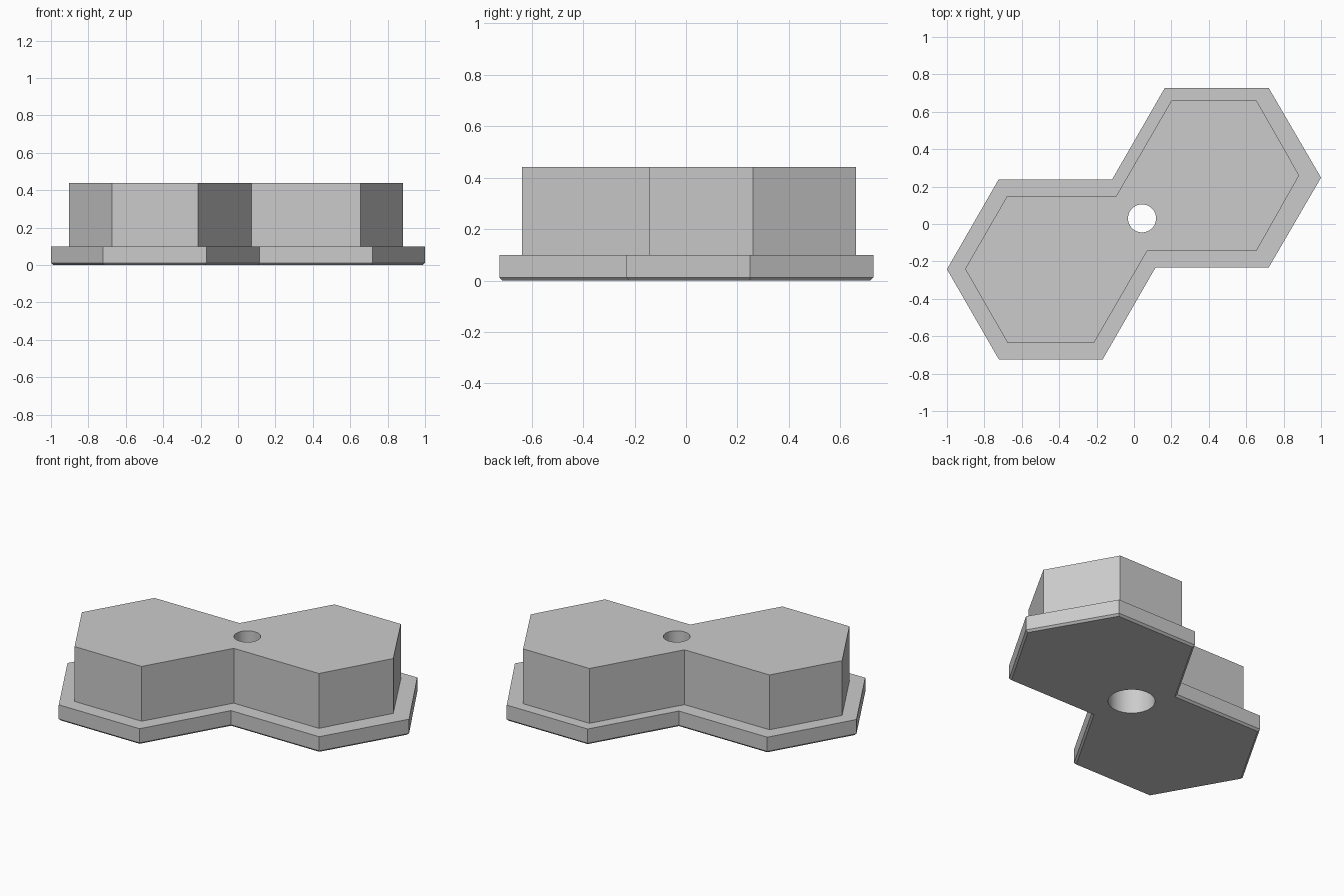
import bpy, bmesh, math

if "Cube" in bpy.data.objects:
    bpy.data.objects.remove(bpy.data.objects["Cube"], do_unlink=True)

# Double-hexagon outlines, counter-clockwise
FLANGE = [(-1, -.242), (-.722, -.725), (-.168, -.725), (.115, -.233), (.72, -.233),
          (1, .248), (.72, .728), (.165, .728), (-.117, .238), (-.724, .238)]
BODY = [(-.903, -.24), (-.675, -.637), (-.215, -.637), (.071, -.143), (.655, -.143),
        (.883, .26), (.655, .66), (.2, .66), (-.095, .15), (-.678, .15)]
FLANGE_TOP, BODY_TOP, CHAMFER = .1, .44, .012
HOLE = (.043, .03)


def make_object(name, bm):
    bmesh.ops.recalc_face_normals(bm, faces=bm.faces)
    mesh = bpy.data.meshes.new(name)
    bm.to_mesh(mesh)
    bm.free()
    obj = bpy.data.objects.new(name, mesh)
    bpy.context.collection.objects.link(obj)
    return obj


def loft(name, rings, chamfer=0):
    """Join matching rings with quads and cap both ends."""
    bm = bmesh.new()
    loops = [[bm.verts.new(p) for p in ring] for ring in rings]
    n = len(loops[0])
    for low, high in zip(loops, loops[1:]):
        for i in range(n):
            j = (i + 1) % n
            bm.faces.new((low[i], low[j], high[j], high[i]))
    bottom = bm.faces.new(loops[0][::-1])
    bm.faces.new(loops[-1])
    if chamfer:
        bmesh.ops.recalc_face_normals(bm, faces=bm.faces)
        bmesh.ops.inset_region(bm, faces=[bottom], thickness=chamfer, depth=chamfer,
                               use_even_offset=True)
    return make_object(name, bm)


def at(outline, z):
    return [(x, y, z) for x, y in outline]


def circle(radius, z, n=48):
    return [(HOLE[0] + radius * math.cos(2 * math.pi * i / n),
             HOLE[1] + radius * math.sin(2 * math.pi * i / n), z) for i in range(n)]


# Flanged body with chamfered underside
body = loft("flanged_double_hex_body",
            [at(FLANGE, CHAMFER), at(FLANGE, FLANGE_TOP), at(BODY, FLANGE_TOP),
             at(BODY, BODY_TOP)], CHAMFER)

# Stepped hole: wide bore below, narrow bore through the top
cutter = loft("stepped_hole_cutter",
              [circle(.132, -.1), circle(.132, .28), circle(.075, .28), circle(.075, .6)])
cutter.hide_render = True
cut = body.modifiers.new("stepped_hole", 'BOOLEAN')
cut.operation, cut.solver, cut.object = 'DIFFERENCE', 'EXACT', cutter

bpy.ops.object.select_all(action='DESELECT')
body.select_set(True)
bpy.context.view_layer.objects.active = body
bpy.ops.object.modifier_apply(modifier=cut.name)
bpy.data.objects.remove(cutter, do_unlink=True)
bpy.ops.object.shade_smooth_by_angle(angle=math.radians(25))

# Plain grey
grey = bpy.data.materials.new("plain_grey")
grey.use_nodes = True
colour = (.6, .6, .6, 1)
grey.diffuse_color = colour
grey.node_tree.nodes["Principled BSDF"].inputs["Base Color"].default_value = colour
body.data.materials.clear()
body.data.materials.append(grey)
